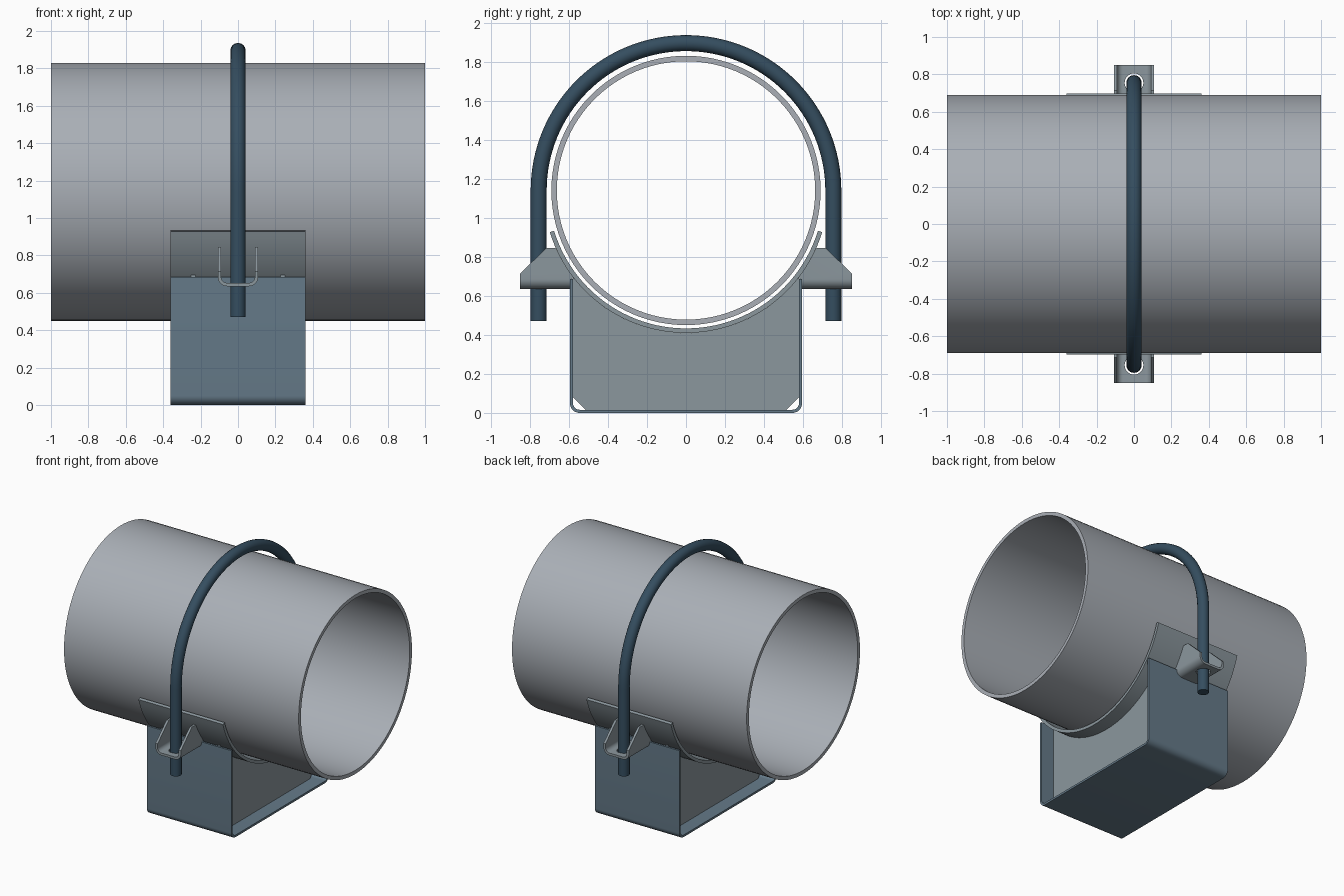
import bpy, bmesh
from math import sin, cos, pi, radians, sqrt, asin
from mathutils import Vector, Matrix

if "Cube" in bpy.data.objects:
    bpy.data.objects.remove(bpy.data.objects["Cube"])

CZ = 1.14          # pipe axis height
SADDLE_IN, SADDLE_OUT = 0.707, 0.73


def mat(name, rgb):
    m = bpy.data.materials.new(name)
    m.diffuse_color = (*rgb, 1)
    m.use_nodes = True
    m.node_tree.nodes["Principled BSDF"].inputs["Base Color"].default_value = m.diffuse_color
    return m


DARK = mat("dark_steel", (0.035, 0.075, 0.115))
BLUE = mat("blue_steel", (0.13, 0.195, 0.25))
GREY = mat("grey_steel", (0.26, 0.31, 0.34))
PIPE = mat("pipe_steel", (0.40, 0.43, 0.47))


def finish(bm, name, material=None):
    bmesh.ops.recalc_face_normals(bm, faces=bm.faces)
    me = bpy.data.meshes.new(name)
    bm.to_mesh(me)
    bm.free()
    ob = bpy.data.objects.new(name, me)
    bpy.context.collection.objects.link(ob)
    if material:
        me.materials.append(material)
    return ob


def smooth(ob):
    bpy.ops.object.select_all(action='DESELECT')
    ob.select_set(True)
    bpy.context.view_layer.objects.active = ob
    bpy.ops.object.shade_smooth_by_angle(angle=radians(30))


def extrude(name, pts, a, b, axis, material=None):
    """Prism from a 2D profile: axis X takes (y, z), axis Y takes (x, z)."""
    bm = bmesh.new()
    place = (lambda p: (a, p[0], p[1])) if axis == 'X' else (lambda p: (p[0], a, p[1]))
    face = bm.faces.new([bm.verts.new(place(p)) for p in pts])
    out = bmesh.ops.extrude_face_region(bm, geom=[face])
    d = Vector((b - a, 0, 0)) if axis == 'X' else Vector((0, b - a, 0))
    bmesh.ops.translate(bm, vec=d, verts=[v for v in out['geom'] if isinstance(v, bmesh.types.BMVert)])
    return finish(bm, name, material)


def arc(cx, cz, r, a0, a1, n):
    return [(cx + r * cos(a0 + (a1 - a0) * i / n), cz + r * sin(a0 + (a1 - a0) * i / n)) for i in range(n + 1)]


def u_profile(w, top, bottom, r, t):
    """Bent sheet U with rounded lower corners."""
    def line(w, bottom, r):
        return ([(-w, top)] + arc(-w + r, bottom + r, r, pi, 1.5 * pi, 8)
                + arc(w - r, bottom + r, r, 1.5 * pi, 2 * pi, 8) + [(w, top)])
    return line(w, bottom, r) + line(w - t, bottom + t, r - t)[::-1]


# Pipe: a wall section spun around the x axis
bm = bmesh.new()
ring = [bm.verts.new((x, 0, CZ + r)) for x, r in ((-1, 0.69), (1, 0.69), (1, 0.662), (-1, 0.662))]
edges = [bm.edges.new((ring[i], ring[(i + 1) % 4])) for i in range(4)]
bmesh.ops.spin(bm, geom=ring + edges, cent=(0, 0, CZ), axis=(1, 0, 0), angle=2 * pi, steps=96)
bmesh.ops.remove_doubles(bm, verts=bm.verts, dist=1e-4)
smooth(finish(bm, "pipe", PIPE))

# Curved saddle plate under the pipe
a0, a1 = radians(-163), radians(-17)
smooth(extrude("saddle", arc(0, CZ, SADDLE_OUT, a0, a1, 48) + arc(0, CZ, SADDLE_IN, a1, a0, 48),
               -0.36, 0.36, 'X', GREY))

# Base channel
smooth(extrude("base_channel", u_profile(0.595, 0.685, 0, 0.05, 0.016), -0.36, 0.36, 'X', BLUE))

# Two web plates with clipped lower corners, cradling the saddle
h = asin(0.578 / SADDLE_OUT)
web = ([(-0.578, 0.08), (-0.515, 0.016), (0.515, 0.016), (0.578, 0.08)]
       + arc(0, CZ, SADDLE_OUT, -pi / 2 + h, -pi / 2 - h, 36))
for side, x in (("left", -0.24), ("right", 0.24)):
    extrude(side + "_web_plate", web, x - 0.012, x + 0.012, 'X', GREY)

# U-bolt
path = [(-0.755, 0.47)] + arc(0, CZ, 0.755, pi, 0, 64) + [(0.755, 0.47)]
cu = bpy.data.curves.new("u_bolt", 'CURVE')
cu.dimensions = '3D'
cu.bevel_depth = 0.041
cu.bevel_resolution = 6
cu.use_fill_caps = True
sp = cu.splines.new('POLY')
sp.points.add(len(path) - 1)
for p, (y, z) in zip(sp.points, path):
    p.co = (0, y, z, 1)
bolt = bpy.data.objects.new("u_bolt", cu)
bpy.context.collection.objects.link(bolt)
bpy.ops.object.select_all(action='DESELECT')
bolt.select_set(True)
bpy.context.view_layer.objects.active = bolt
bpy.ops.object.convert(target='MESH')
bolt = bpy.context.object
bolt.data.materials.clear()
bolt.data.materials.append(DARK)
smooth(bolt)

# Bolt lugs: bent U trimmed to the side outline, drilled, then mirrored
lug = extrude("bolt_lugs", u_profile(0.108, 0.9, 0.635, 0.05, 0.018), 0.5, 0.9, 'Y', GREY)
s0, s1 = asin((0.69 - CZ) / SADDLE_OUT), asin((0.845 - CZ) / SADDLE_OUT)
outline = ([(0.594, 0.6), (0.85, 0.6), (0.85, 0.715), (0.715, 0.845)]
           + arc(0, CZ, SADDLE_OUT, s1, s0, 10) + [(0.594, 0.685)])
trim = extrude("lug_trim_cutter", outline, -0.2, 0.2, 'X')
bm = bmesh.new()
bmesh.ops.create_cone(bm, cap_ends=True, segments=32, radius1=0.05, radius2=0.05, depth=0.12,
                      matrix=Matrix.Translation((0, 0.755, 0.645)))
drill = finish(bm, "lug_hole_cutter")
for cutter, op in ((trim, 'INTERSECT'), (drill, 'DIFFERENCE')):
    cutter.hide_render = True
    m = lug.modifiers.new(cutter.name, 'BOOLEAN')
    m.operation, m.object, m.solver = op, cutter, 'EXACT'
m = lug.modifiers.new("mirror", 'MIRROR')
m.use_axis = (False, True, False)
bpy.context.view_layer.objects.active = lug
for m in list(lug.modifiers):
    bpy.ops.object.modifier_apply(modifier=m.name)
for cutter in (trim, drill):
    bpy.data.objects.remove(cutter)
smooth(lug)
